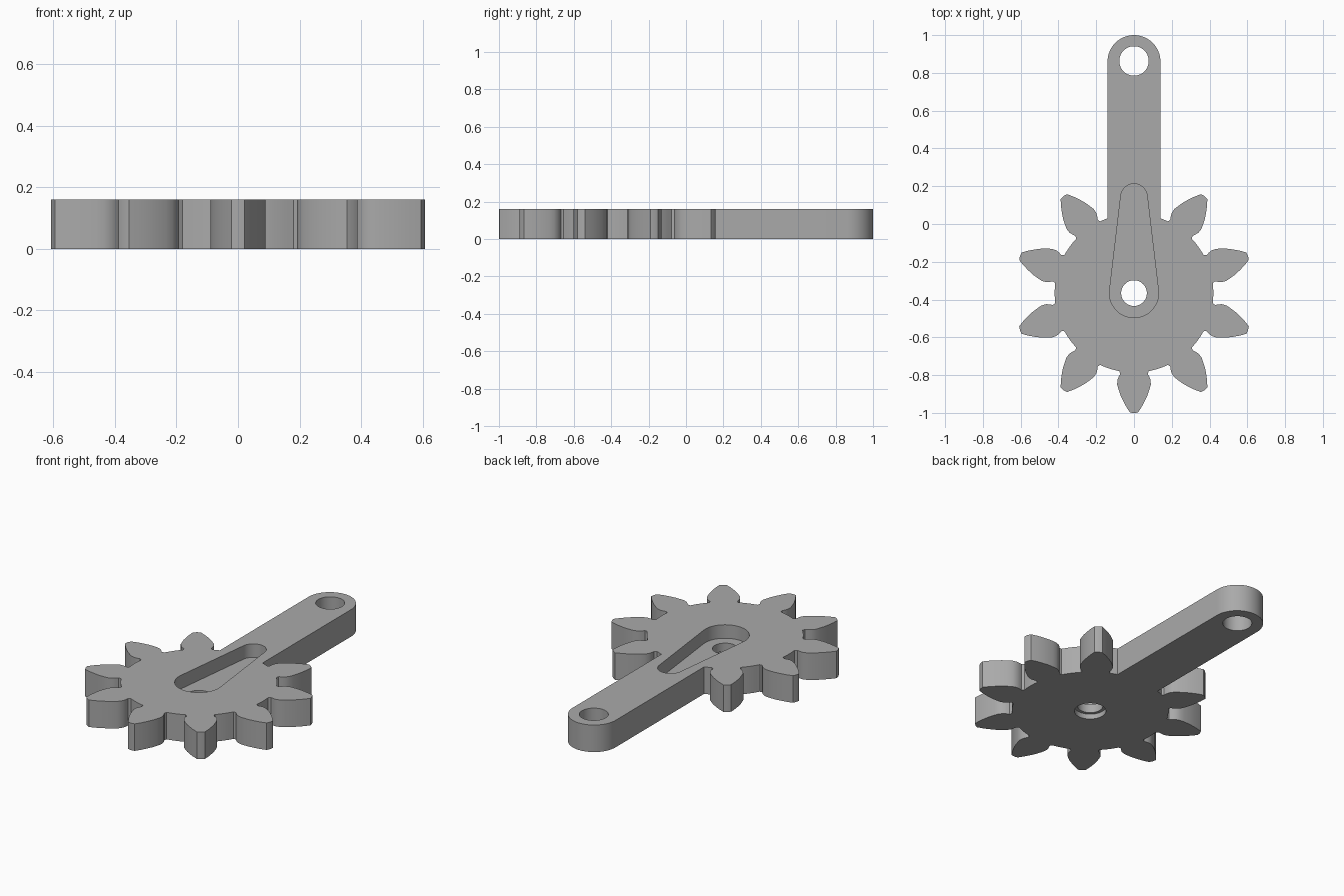
import bpy, bmesh, math
from math import sin, cos, radians
from mathutils import Matrix, Vector

cube = bpy.data.objects.get("Cube")
if cube:
    bpy.data.objects.remove(cube, do_unlink=True)

THICK = 0.16
HUB_Y = -0.366
ARM_Y, ARM_R = 0.86, 0.14
ROOT_R = 0.42

metal = bpy.data.materials.new("plain grey")
metal.use_nodes = True
grey = (0.4, 0.4, 0.4, 1)
metal.diffuse_color = grey
metal.node_tree.nodes["Principled BSDF"].inputs["Base Color"].default_value = grey


def prism(name, outline, z0, z1):
    """Extrude a flat counter-clockwise outline between two heights."""
    bm = bmesh.new()
    face = bm.faces.new([bm.verts.new((p[0], p[1], z0)) for p in outline])
    top = bmesh.ops.extrude_face_region(bm, geom=[face])["geom"]
    bmesh.ops.translate(bm, vec=(0, 0, z1 - z0),
                        verts=[v for v in top if isinstance(v, bmesh.types.BMVert)])
    bmesh.ops.recalc_face_normals(bm, faces=bm.faces)
    mesh = bpy.data.meshes.new(name)
    bm.to_mesh(mesh)
    bm.free()
    mesh.materials.append(metal)
    obj = bpy.data.objects.new(name, mesh)
    bpy.context.collection.objects.link(obj)
    return obj


def arc(cy, r, start, end, n=24):
    return [(r * cos(radians(start + (end - start) * i / n)),
             cy + r * sin(radians(start + (end - start) * i / n))) for i in range(n + 1)]


def circle(cy, r):
    return arc(cy, r, 0, 360, 48)[:-1]


# Tooth flank: (distance from hub, half width), root to tip
flank = [(0.413, 0.078), (0.428, 0.073), (0.442, 0.081), (0.46, 0.088), (0.485, 0.089),
         (0.51, 0.082), (0.54, 0.072), (0.57, 0.058), (0.60, 0.042), (0.632, 0.021)]
tooth = [(r, -w) for r, w in flank] + [(0.635, 0)] + [(r, w) for r, w in reversed(flank)]

# Outline: nine teeth with root arcs, the tenth position carries the arm
outline = []
for k in range(9):
    angle = 126 + 36 * k
    turn = Matrix.Rotation(radians(angle), 2)
    for p in tooth:
        q = turn @ Vector(p)
        outline.append((q.x, q.y + HUB_Y))
    if k < 8:
        outline += arc(HUB_Y, ROOT_R, angle + 11.2, angle + 24.8, 6)
outline += arc(HUB_Y, ROOT_R, 54 + 11.2, math.degrees(math.acos(ARM_R / ROOT_R)), 3)
outline += arc(ARM_Y, ARM_R, 0, 180, 32)
outline += arc(HUB_Y, ROOT_R, 180 - math.degrees(math.acos(ARM_R / ROOT_R)), 126 - 11.2, 3)
body = prism("gear_lever", outline, 0, THICK)

# Tapered pocket in the top: wide round hub end, narrow round arm end
hub_r, tip_r, tip_y = 0.13, 0.07, 0.143
lean = math.degrees(math.asin((hub_r - tip_r) / (tip_y - HUB_Y)))
pocket = (arc(HUB_Y, hub_r, 180 - lean, 360 + lean, 36)
          + arc(tip_y, tip_r, lean, 180 - lean))

cutters = [
    prism("pocket_cutter", pocket, THICK / 2, THICK + 0.1),
    prism("hub_hole_cutter", circle(HUB_Y, 0.068), -0.1, THICK + 0.1),
    prism("hub_recess_cutter", circle(HUB_Y, 0.085), -0.1, 0.03),
    prism("arm_hole_cutter", circle(0.863, 0.078), -0.1, THICK + 0.1),
]
for cutter in cutters:
    cutter.hide_render = True
    mod = body.modifiers.new(cutter.name, 'BOOLEAN')
    mod.operation = 'DIFFERENCE'
    mod.solver = 'EXACT'
    mod.object = cutter

# Bake the cuts, then drop the cutters
bpy.ops.object.select_all(action='DESELECT')
body.select_set(True)
bpy.context.view_layer.objects.active = body
for mod in list(body.modifiers):
    bpy.ops.object.modifier_apply(modifier=mod.name)
for cutter in cutters:
    bpy.data.objects.remove(cutter, do_unlink=True)
bpy.ops.object.shade_smooth_by_angle(angle=radians(25))
